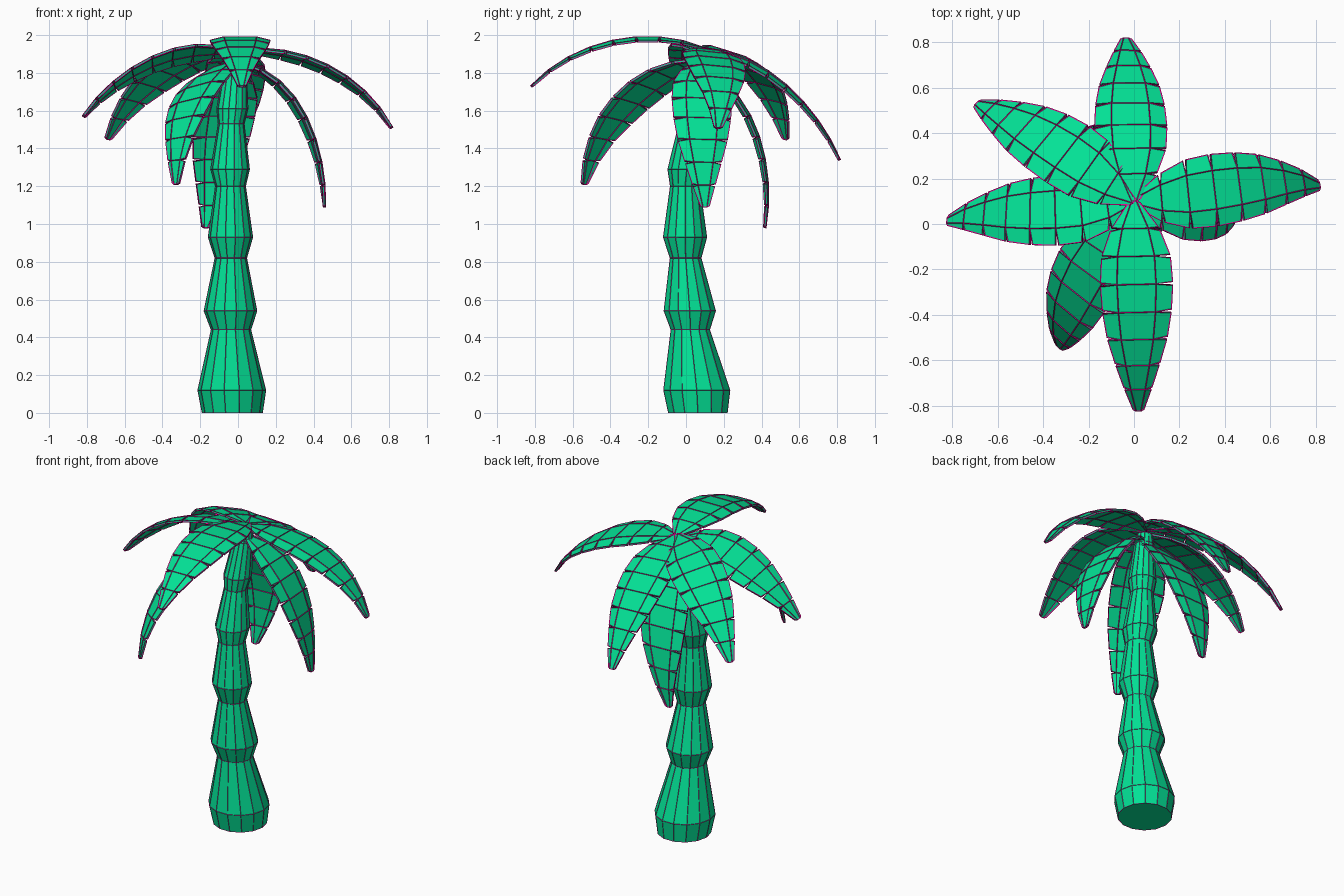
import bpy, bmesh, math
from mathutils import Vector, Matrix

if "Cube" in bpy.data.objects:
    bpy.data.objects.remove(bpy.data.objects["Cube"])

green = bpy.data.materials.new("palm green")
green.diffuse_color = (0.001, 0.76, 0.305, 1)
green.use_nodes = True
green.node_tree.nodes["Principled BSDF"].inputs["Base Color"].default_value = green.diffuse_color
magenta = bpy.data.materials.new("magenta seam")
magenta.diffuse_color = (0.75, 0.0, 0.27, 1)
magenta.use_nodes = True
magenta.node_tree.nodes["Principled BSDF"].inputs["Base Color"].default_value = magenta.diffuse_color


def make_object(name, bm, seam, thickness=0):
    bmesh.ops.recalc_face_normals(bm, faces=bm.faces)
    me = bpy.data.meshes.new(name)
    bm.to_mesh(me)
    bm.free()
    me.materials.append(green)
    me.materials.append(magenta)
    ob = bpy.data.objects.new(name, me)
    bpy.context.collection.objects.link(ob)
    if thickness:
        s = ob.modifiers.new("thickness", 'SOLIDIFY')
        s.thickness = thickness
        s.offset = 0
    # thin coloured seams along every edge
    w = ob.modifiers.new("seams", 'WIREFRAME')
    w.thickness = seam
    w.offset = 0
    w.use_even_offset = False
    w.use_replace = False
    w.material_offset = 1
    return ob


# Trunk: leaning stack of flared rings (z, radius, centre x, centre y)
rings = [(0, .16, -.03, .063), (.12, .18, -.033, .057),
         (.44, .105, -.037, .023), (.54, .14, -.04, .02),
         (.82, .084, -.038, -.002), (.93, .118, -.04, -.005),
         (1.2, .08, -.04, -.005), (1.29, .103, -.042, .004),
         (1.53, .069, -.036, .03), (1.61, .083, -.03, .04),
         (1.83, .06, -.015, .075), (1.89, .05, -.01, .085)]
SIDES = 14
bm = bmesh.new()
loops = []
for z, r, cx, cy in rings:
    loops.append([bm.verts.new((cx + r * math.cos(math.tau * i / SIDES),
                                cy + r * math.sin(math.tau * i / SIDES), z))
                  for i in range(SIDES)])
for a, b in zip(loops, loops[1:]):
    for i in range(SIDES):
        j = (i + 1) % SIDES
        bm.faces.new((a[i], a[j], b[j], b[i]))
bm.faces.new(loops[0][::-1])
bm.faces.new(loops[-1])
make_object("trunk", bm, .004)


def curve_point(pts, knots, t):
    # smooth curve through four points
    p = Vector()
    for i in range(4):
        w = 1.0
        for j in range(4):
            if j != i:
                w *= (t - knots[j]) / (knots[i] - knots[j])
        p += pts[i] * w
    return p


# Half width of a leaf at each row, root to tip
HALF = [.02, .105, .15, .158, .15, .13, .095, .058, .02]


def leaf(name, *points, roll=0, heading=None):
    pts = [Vector(p) for p in points]
    knots = [0.0]
    for a, b in zip(pts, pts[1:]):
        knots.append(knots[-1] + (b - a).length)
    knots = [k / knots[-1] for k in knots]
    n = len(HALF) - 1
    out = Vector(heading) if heading else pts[3] - pts[0]
    flat_side = Vector((-out.y, out.x, 0)).normalized()

    def at(row, across):
        # position on the arched blade; row may be fractional
        i = min(int(row), n - 1)
        f = row - i
        w = HALF[i] * (1 - f) + HALF[i + 1] * f
        t = row / n
        tan = curve_point(pts, knots, t + .01) - curve_point(pts, knots, t - .01)
        # positive roll lifts the left edge, seen along the leaf
        side = Matrix.Rotation(math.radians(-roll), 3, tan.normalized()) @ flat_side
        if (side.z > 0) != (roll > 0):
            side = Matrix.Rotation(math.radians(roll), 3, tan.normalized()) @ flat_side
        up = tan.cross(side).normalized()
        if up.dot(out + Vector((0, 0, 1))) < 0:
            up = -up
        drop = .24 * w * max(0, abs(across) - .2)
        return curve_point(pts, knots, t) + side * w * across - up * drop

    bm = bmesh.new()
    inner = [[bm.verts.new(at(r, s * .54)) for s in (-1, 1)] for r in range(n + 1)]
    for r in range(n):
        bm.faces.new((inner[r][0], inner[r][1], inner[r + 1][1], inner[r + 1][0]))
        # outer strips, separated by small notches along the rim
        for k, s in enumerate((-1, 1)):
            a = bm.verts.new(at(r + .06, s))
            b = bm.verts.new(at(r + .94, s))
            bm.faces.new((inner[r][k], inner[r + 1][k], b, a))
    make_object(name, bm, .007, .01)


# Crown of eight drooping leaves: root, two points on the spine, tip
leaf("back_leaf", (0, .1, 1.93), (-.01, .35, 1.865), (-.02, .62, 1.655), (-.035, .815, 1.34), roll=4)
leaf("front_leaf", (0, .1, 1.93), (.01, -.2, 2.0), (.015, -.55, 1.925), (.02, -.82, 1.73))
leaf("right_leaf", (0, .1, 1.92), (.28, .14, 1.91), (.58, .18, 1.775), (.815, .17, 1.51), roll=-6)
leaf("left_leaf", (0, .1, 1.9), (-.28, .07, 1.925), (-.57, .055, 1.81), (-.82, .015, 1.57), roll=17)
leaf("back_left_leaf", (0, .1, 1.93), (-.24, .28, 1.9), (-.5, .44, 1.73), (-.69, .53, 1.45), roll=15)
leaf("front_left_leaf", (0, .08, 1.87), (-.18, -.16, 1.78), (-.3, -.4, 1.55), (-.33, -.54, 1.21), roll=15)
leaf("low_right_leaf", (0, .08, 1.86), (.22, .085, 1.76), (.41, .09, 1.45), (.46, .1, 1.09), roll=-4)
leaf("low_back_leaf", (0, .09, 1.83), (-.05, .28, 1.68), (-.1, .41, 1.4), (-.17, .42, .98), heading=(-.05, 1, 0))
